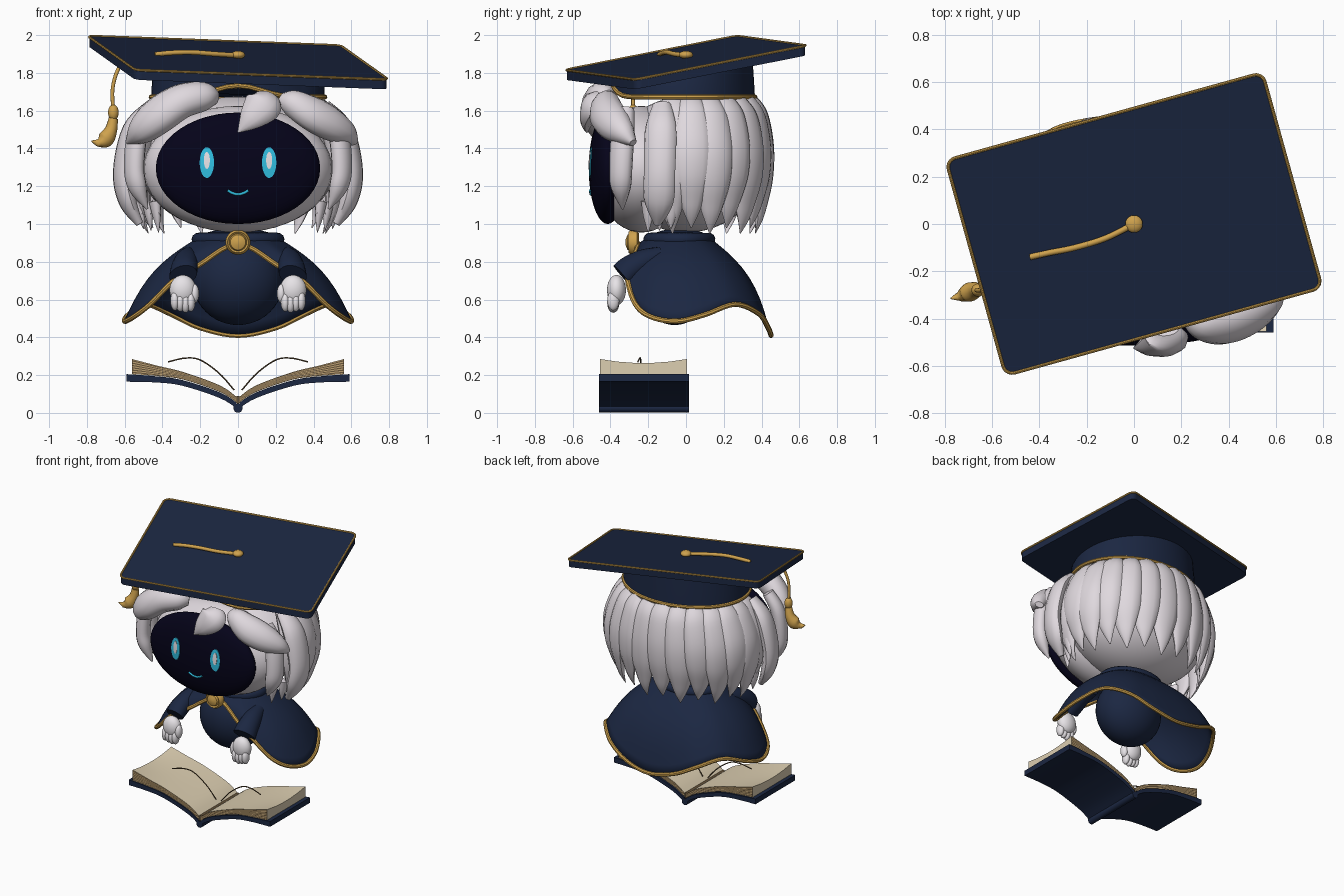
import bpy, bmesh
from math import sin, cos, pi, sqrt, radians
from mathutils import Vector

cube = bpy.data.objects.get("Cube")
if cube:
    bpy.data.objects.remove(cube, do_unlink=True)


def material(name, *rgb):
    m = bpy.data.materials.new(name)
    m.use_nodes = True
    m.diffuse_color = (*rgb, 1)
    bsdf = next(n for n in m.node_tree.nodes if n.type == "BSDF_PRINCIPLED")
    bsdf.inputs["Base Color"].default_value = (*rgb, 1)
    return m


NAVY = material("navy cloth", .011, .020, .054)
GOLD = material("gold trim", .62, .36, .075)
HAIR = material("silver hair", .74, .69, .73)
GLOVE = material("white glove", .83, .80, .83)
FACE = material("dark face", .0015, .001, .010)
CYAN = material("cyan glow", .03, .52, .75)
CREAM = material("cream paper", .72, .62, .44)
TAN = material("tan page edge", .50, .35, .17)
BROWN = material("brown line", .13, .085, .04)


def finish(name, bm, mats):
    bmesh.ops.recalc_face_normals(bm, faces=bm.faces)
    me = bpy.data.meshes.new(name)
    bm.to_mesh(me)
    bm.free()
    for m in mats:
        me.materials.append(m)
    for p in me.polygons:
        p.use_smooth = True
    me.set_sharp_from_angle(angle=radians(40))
    ob = bpy.data.objects.new(name, me)
    bpy.context.collection.objects.link(ob)
    return ob


def loft(name, rings, mat, caps=True, closed=False, cap_mat=None):
    """Skin a list of equal closed rings."""
    bm = bmesh.new()
    rows = [[bm.verts.new(v) for v in ring] for ring in rings]
    pairs = list(zip(rows, rows[1:])) + ([(rows[-1], rows[0])] if closed else [])
    for a, b in pairs:
        for i in range(len(a)):
            j = (i + 1) % len(a)
            bm.faces.new((a[i], a[j], b[j], b[i]))
    if caps and not closed:
        for row in (rows[0], rows[-1]):
            bm.faces.new(row).material_index = 1 if cap_mat else 0
    return finish(name, bm, [mat, cap_mat] if cap_mat else [mat])


def ball(name, loc, scale, mat):
    bm = bmesh.new()
    bmesh.ops.create_uvsphere(bm, u_segments=40, v_segments=24, radius=1)
    bmesh.ops.scale(bm, vec=scale, verts=bm.verts)
    bmesh.ops.translate(bm, vec=loc, verts=bm.verts)
    return finish(name, bm, [mat])


def spline(pts, steps=6, closed=False):
    """Catmull-Rom through points of any dimension."""
    n, out = len(pts), []
    get = (lambda i: pts[i % n]) if closed else (lambda i: pts[max(0, min(n - 1, i))])
    for i in range(n if closed else n - 1):
        for s in range(steps):
            t = s / steps
            out.append([b + .5 * t * (c - a + t * (2*a - 5*b + 4*c - d + t * (3*(b - c) + d - a)))
                        for a, b, c, d in zip(get(i - 1), get(i), get(i + 1), get(i + 2))])
    return out if closed else out + [list(pts[-1])]


def sweep(name, pts, mat, centre=(0, 0, 1.3), closed=False, sides=12):
    """Sweep an ellipse along (x, y, z, half width, half thickness) points."""
    rings, n = [], len(pts)
    for i, p in enumerate(pts):
        a = pts[(i - 1) % n] if closed else pts[max(i - 1, 0)]
        b = pts[(i + 1) % n] if closed else pts[min(i + 1, n - 1)]
        pos = Vector(p[:3])
        tan = (Vector(b[:3]) - Vector(a[:3])).normalized()
        out = pos - Vector(centre)
        out = (out - tan * out.dot(tan)).normalized()
        side = tan.cross(out)
        w, t = max(p[3], .002), max(p[4], .002)
        rings.append([pos + side * w * cos(2*pi*k/sides) + out * t * sin(2*pi*k/sides)
                      for k in range(sides)])
    return loft(name, rings, mat, closed=closed)


def tube(name, pts, r, mat, **kw):
    return sweep(name, [(*p[:3], r, r) for p in pts], mat, **kw)


def mirror(pts, s):
    return [(p[0] * s, *p[1:]) for p in pts]


SIDES = (("left", 1), ("right", -1))


# Mortarboard: tilted rounded slab with piping
def board_z(x, y):
    return 1.88 - .086 * x + .174 * y


outline, turn = [], radians(15.5)
for q, (sx, sy) in enumerate(((1, 1), (-1, 1), (-1, -1), (1, -1))):
    for k in range(6):
        a = q * pi / 2 + k * pi / 10
        u, v = sx * .655 + .04 * cos(a), sy * .432 + .04 * sin(a)
        x, y = u * cos(turn) - v * sin(turn), u * sin(turn) + v * cos(turn)
        outline.append((x, y, board_z(x, y)))
loft("cap_board", [[(x, y, z - d) for x, y, z in outline] for d in (0, .052)], NAVY)
tube("board_piping", outline, .007, GOLD, closed=True, sides=8)
ball("cap_button", (0, 0, 1.895), (.037, .037, .022), GOLD)
cord = [(x, y, board_z(x, y) + lift) for x, y, lift in
        ((0, 0, .012), (-.12, -.06, .02), (-.25, -.10, .025), (-.36, -.122, .016), (-.44, -.14, .004))]
tube("top_cord", spline(cord), .013, GOLD, centre=(0, 0, 0))

# Cap band and its trim
angles = [2 * pi * k / 48 for k in range(48)]


def trim_z(a):
    return 1.672 + .06 * max(0, -sin(a)) ** 14


band = [[(.46 * cos(a), -.01 + .375 * sin(a), trim_z(a)) for a in angles],
        [(.455 * cos(a), -.01 + .37 * sin(a), 1.76) for a in angles],
        [(.44 * cos(a), -.01 + .36 * sin(a), board_z(.44 * cos(a), .36 * sin(a)) - .04) for a in angles]]
loft("cap_band", band, NAVY)
tube("cap_band_trim", band[0], .013, GOLD, closed=True, sides=8)

# Hanging tassel
tube("tassel_cord", spline([(-.62, -.27, 1.85), (-.65, -.28, 1.78), (-.665, -.28, 1.7),
                            (-.66, -.28, 1.6)]), .01, GOLD)
ball("tassel_bead", (-.66, -.28, 1.59), (.028, .028, .042), GOLD)
sweep("tassel_skirt", spline([(-.66, -.28, 1.56, .022, .025), (-.672, -.28, 1.5, .035, .033),
                              (-.70, -.29, 1.45, .04, .045), (-.735, -.305, 1.43, .025, .022),
                              (-.775, -.315, 1.44, .003, .003)]), GOLD)

# Head and face
ball("head", (0, 0, 1.315), (.52, .4, .36), HAIR)
ball("face_rim", (0, -.235, 1.29), (.5, .25, .335), HAIR)
ball("face", (0, -.415, 1.295), (.435, .1, .295), FACE)


def face_y(x, z, lift):
    return -.415 - .1 * sqrt(1 - (x / .435) ** 2 - ((z - 1.295) / .295) ** 2) - lift


def plate(name, cx, cz, rx, rz, lift, mat):
    rings = []
    for r in (1, .6, .2):
        pts = [(cx + r * rx * cos(a), cz + r * rz * sin(a)) for a in angles]
        rings.append([(x, face_y(x, z, lift), z) for x, z in pts])
    base = [(x, y + lift + .002, z) for x, y, z in rings[0]]
    return loft(name, [base] + rings, mat)


for label, s in SIDES:
    plate(label + "_eye", s * .165, 1.325, .038, .081, .004, CYAN)
    plate(label + "_eye_shine", s * .165, 1.337, .016, .045, .007, GLOVE)
smile = [(x, 1.157 + 7 * x * x) for x in (-.055, -.035, -.012, .012, .035, .055)]
tube("mouth", [(x, face_y(x, z, .001), z) for x, z in smile], .007, CYAN)

# Back hair: a fan of pointed locks around the head
PROFILE = ((1.655, .41, .345, .06), (1.57, .475, .38, .095), (1.40, .535, .40, .115),
           (1.24, .545, .40, .105), (1.10, .525, .39, .065), (1.02, .505, .38, .035),
           (.95, .475, .36, .003))
COUNT = 14
for i in range(COUNT):
    a = radians(-13 + 206 * i / (COUNT - 1))
    drop = .04 * (i % 2)
    pts = [(rx * cos(a), .01 + ry * sin(a), z + drop * (1.7 - z), w, .5 * w)
           for z, rx, ry, w in PROFILE]
    sweep(f"back_lock_{i + 1}", spline(pts, 5), HAIR)

# Side locks framing the face
for label, s in SIDES:
    outer = [(.46, -.13, 1.63, .05, .03), (.56, -.135, 1.5, .085, .05), (.61, -.14, 1.28, .085, .05),
             (.585, -.145, 1.12, .08, .045), (.52, -.15, 1.0, .02, .02)]
    inner = [(.46, -.32, 1.6, .05, .04), (.53, -.335, 1.48, .065, .05), (.55, -.345, 1.3, .065, .05),
             (.53, -.345, 1.19, .055, .045), (.48, -.335, 1.08, .006, .006)]
    sweep(label + "_outer_lock", spline(mirror(outer, s)), HAIR)
    sweep(label + "_inner_lock", spline(mirror(inner, s)), HAIR)
    for k, x in enumerate((.42, .46, .5)):
        tip = [(x + .02, -.2 + .06 * k, 1.12, .04, .03), (x + .01, -.2 + .06 * k, 1.04, .028, .02),
               (x, -.2 + .06 * k, .955 + .01 * k, .002, .002)]
        sweep(f"{label}_wisp_{k + 1}", spline(mirror(tip, s)), HAIR)

# Fringe
sweep("right_fringe", spline([(-.12, -.41, 1.67, .04, .04), (-.18, -.44, 1.675, .08, .075),
                              (-.3, -.46, 1.65, .1, .085), (-.42, -.45, 1.575, .11, .085),
                              (-.51, -.41, 1.5, .085, .07), (-.58, -.35, 1.43, .015, .02)]), HAIR)
sweep("left_fringe", spline([(.23, -.40, 1.665, .04, .03), (.29, -.42, 1.64, .075, .07),
                             (.39, -.42, 1.585, .1, .08), (.49, -.38, 1.53, .095, .08),
                             (.57, -.33, 1.48, .065, .06), (.61, -.28, 1.43, .02, .03)]), HAIR)
sweep("centre_tuft", spline([(.14, -.45, 1.685, .05, .03), (.135, -.49, 1.635, .1, .06),
                             (.07, -.52, 1.56, .07, .04), (0, -.525, 1.485, .004, .004)]), HAIR)

# Body and collar
ball("body", (0, -.06, .7), (.24, .2, .235), NAVY)
ball("neck", (0, -.035, .915), (.22, .165, .06), NAVY)
tube("collar", [(.21 * cos(a), -.035 + .155 * sin(a), .918) for a in angles], .036, NAVY,
     centre=(0, 0, .5), closed=True)

# Cape: skin from collar to a waving hem, open at the bottom
HEM = [(0, .45, .41), (.2, .435, .45), (.36, .385, .525), (.49, .26, .575), (.58, .10, .52),
       (.60, -.05, .485), (.55, -.19, .51), (.46, -.27, .58), (.33, -.31, .71),
       (.21, -.29, .78), (0, -.25, .895)]
hem = spline(HEM + mirror(HEM[-2:0:-1], -1), 5, closed=True)
rows = []
for r in range(11):
    t, row = r / 10, []
    for k, h in enumerate(hem):
        a = 2 * pi * k / len(hem)
        top = Vector((.2 * sin(a), -.035 + .15 * cos(a), .935))
        swell = sin(pi * t) * (top.z - h[2]) / .5
        row.append(top.lerp(Vector(h), t) + Vector((sin(a) * .05, cos(a) * .05, .042)) * swell)
    rows.append(row)
cape = loft("cape", rows, NAVY, caps=False)
cape.modifiers.new("cloth thickness", "SOLIDIFY").thickness = .01
tube("cape_trim", hem, .014, GOLD, centre=(0, 0, 1.5), closed=True, sides=8)

# Clasp
disc = [[(r * cos(a), y, .903 + r * sin(a)) for a in angles] for r, y in
        ((.05, -.25), (.066, -.26), (.066, -.29), (.055, -.305), (.046, -.297), (.04, -.31), (.015, -.32))]
loft("clasp", disc, GOLD)

# Sleeves and hands
for label, s in SIDES:
    sleeve = [(.26, -.13, .83, .05, .05), (.275, -.22, .805, .065, .06), (.285, -.295, .765, .075, .065),
              (.29, -.34, .73, .08, .06)]
    sweep(label + "_sleeve", spline(mirror(sleeve, s)), NAVY, centre=(0, 0, .5), sides=20)
    ball(label + "_palm", (s * .292, -.368, .65), (.07, .05, .08), GLOVE)
    ball(label + "_thumb", (s * .23, -.378, .632), (.024, .03, .05), GLOVE)
    for k in range(4):
        ball(f"{label}_finger_{k + 1}", (s * (.25 + .028 * k), -.385, .582 + .006 * abs(k - 1)),
             (.024, .032, .052), GLOVE)


# Open book: curved covers and stacked page layers
# Section points: distance from spine, cover underside, cover top, page top
BOOK = spline([(.008, .025, .055, .085), (.1, .08, .11, .145), (.3, .145, .175, .215),
               (.45, .162, .195, .25), (.59, .165, .205, .285)], 4)
for label, s in SIDES:
    def section(y, low, high, reach):
        return [(s * p[0] * reach, y, low(p)) for p in BOOK] + \
               [(s * p[0] * reach, y, high(p)) for p in reversed(BOOK)]

    loft(label + "_cover", [section(y, lambda p: p[1], lambda p: p[2], 1) for y in (-.46, .015)], NAVY)
    LAYERS = 13
    for n in range(LAYERS):
        def level(f, y):
            bow = .45 * (1 - ((y + .225) / .225) ** 2)
            return lambda p: p[2] + (p[3] - p[2]) * f * (1 - bow * p[0])
        rings = [section(-.225 + .23 * v, level(n / LAYERS, -.225 + .225 * v),
                         level((n + 1) / LAYERS, -.225 + .225 * v), .95)
                 for v in (-1, -.6, -.2, .2, .6, 1)]
        loft(f"{label}_pages_{n + 1}", rings, CREAM, cap_mat=BROWN if n % 2 else TAN)
    ribbon = [(.02, -.23, .12), (.1, -.235, .21), (.2, -.24, .28), (.28, -.245, .29), (.37, -.255, .27)]
    tube(label + "_ribbon", spline(mirror(ribbon, s)), .004, BROWN, centre=(0, 0, -1), sides=6)
loft("book_spine", [[(.024 * cos(a), y, .025 + .024 * sin(a)) for a in angles] for y in (-.46, .015)], NAVY)
loft("book_gutter", [[(.016 * cos(a), y, .07 + .02 * sin(a)) for a in angles] for y in (-.45, 0)], BROWN)
